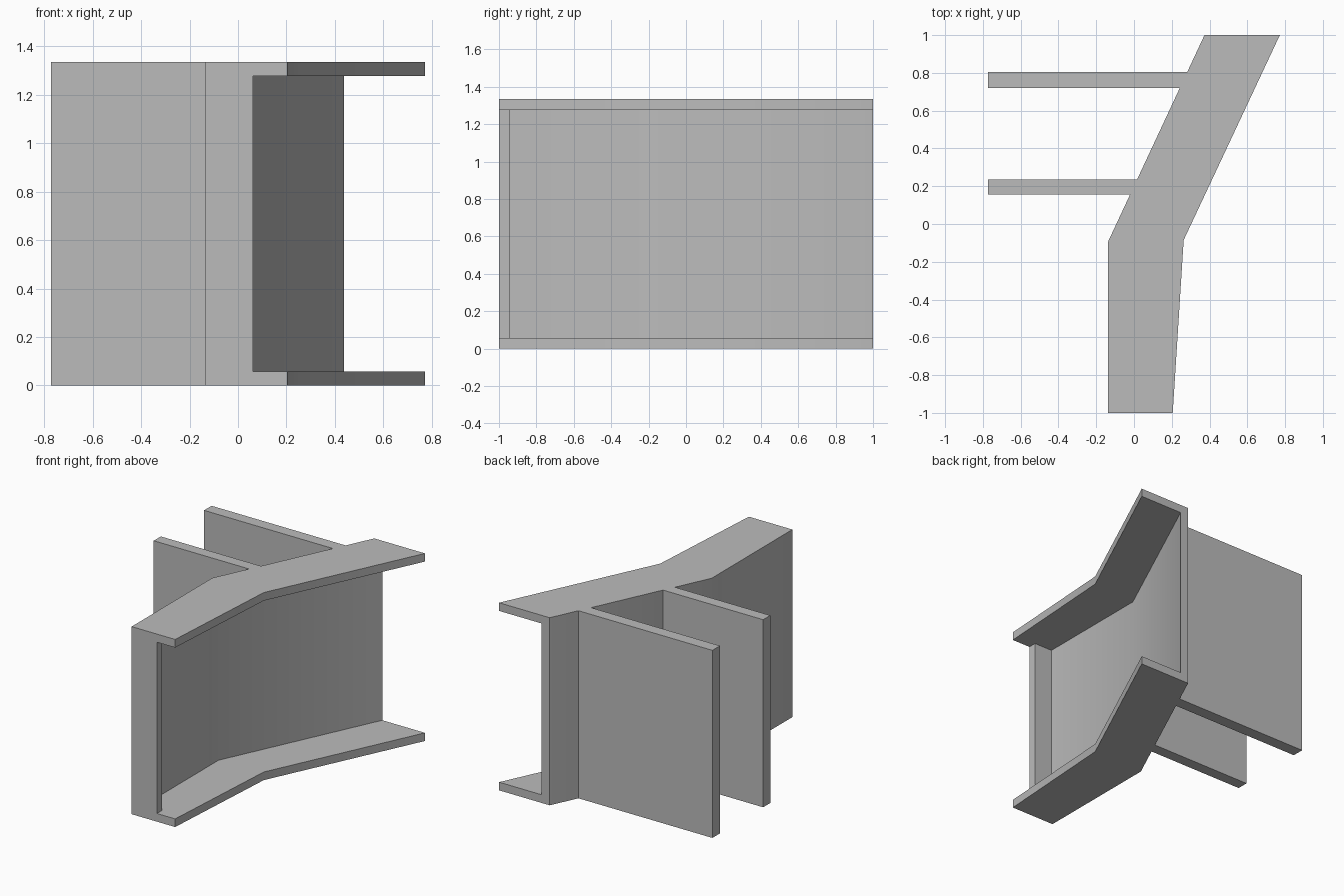
import bpy, bmesh

if "Cube" in bpy.data.objects:
    bpy.data.objects.remove(bpy.data.objects["Cube"], do_unlink=True)

HEIGHT, WALL = 1.335, 0.058
BACK_X, BEND_X, BEND_Y = 0.373, -0.137, -0.093

grey = bpy.data.materials.new("plain grey")
grey.use_nodes = True
colour = (0.5, 0.5, 0.5, 1)
grey.diffuse_color = colour
grey.node_tree.nodes["Principled BSDF"].inputs["Base Color"].default_value = colour


def prism(name, outline, z0, z1):
    """Upright prism from a plan outline."""
    bm = bmesh.new()
    face = bm.faces.new([bm.verts.new((x, y, z0)) for x, y in outline])
    top = bmesh.ops.extrude_face_region(bm, geom=[face])["geom"]
    bmesh.ops.translate(bm, vec=(0, 0, z1 - z0),
                        verts=[v for v in top if isinstance(v, bmesh.types.BMVert)])
    bmesh.ops.recalc_face_normals(bm, faces=bm.faces)
    mesh = bpy.data.meshes.new(name)
    bm.to_mesh(mesh)
    bm.free()
    mesh.materials.append(grey)
    obj = bpy.data.objects.new(name, mesh)
    bpy.context.collection.objects.link(obj)
    return obj


def wall_x(y):
    """Outer face of the slanted wall at depth y."""
    return BEND_X + (BACK_X - BEND_X) * (y - BEND_Y) / (1 - BEND_Y)


# Bent channel: solid outline, hollowed to leave wall, flanges and front lip
channel = prism("bent_channel", [
    (BEND_X, -1), (0.205, -1), (0.263, -0.085), (0.772, 1),
    (BACK_X, 1), (BEND_X, BEND_Y)], 0, HEIGHT)

inner_x = BEND_X + WALL
slant = WALL * 1.104
lip_y = -1 + WALL
pocket = prism("channel_pocket_cutter", [
    (0.062, -1.2), (0.062, lip_y), (inner_x, lip_y), (inner_x, BEND_Y - WALL * 0.222),
    (wall_x(1.2) + slant, 1.2), (1.2, 1.2), (1.2, -1.2)], WALL, HEIGHT - WALL)
pocket.hide_render = True

cut = channel.modifiers.new("hollow", "BOOLEAN")
cut.operation = "DIFFERENCE"
cut.solver = "EXACT"
cut.object = pocket
bpy.ops.object.select_all(action="DESELECT")
channel.select_set(True)
bpy.context.view_layer.objects.active = channel
bpy.ops.object.modifier_apply(modifier=cut.name)
bpy.data.objects.remove(pocket, do_unlink=True)
bpy.ops.object.shade_smooth_by_angle()

# Two full-height side plates butting against the slanted wall
for name, y0, y1 in (("front_side_plate", 0.155, 0.235), ("back_side_plate", 0.721, 0.806)):
    prism(name, [(-0.772, y0), (wall_x(y0), y0), (wall_x(y1), y1), (-0.772, y1)], 0, HEIGHT)
